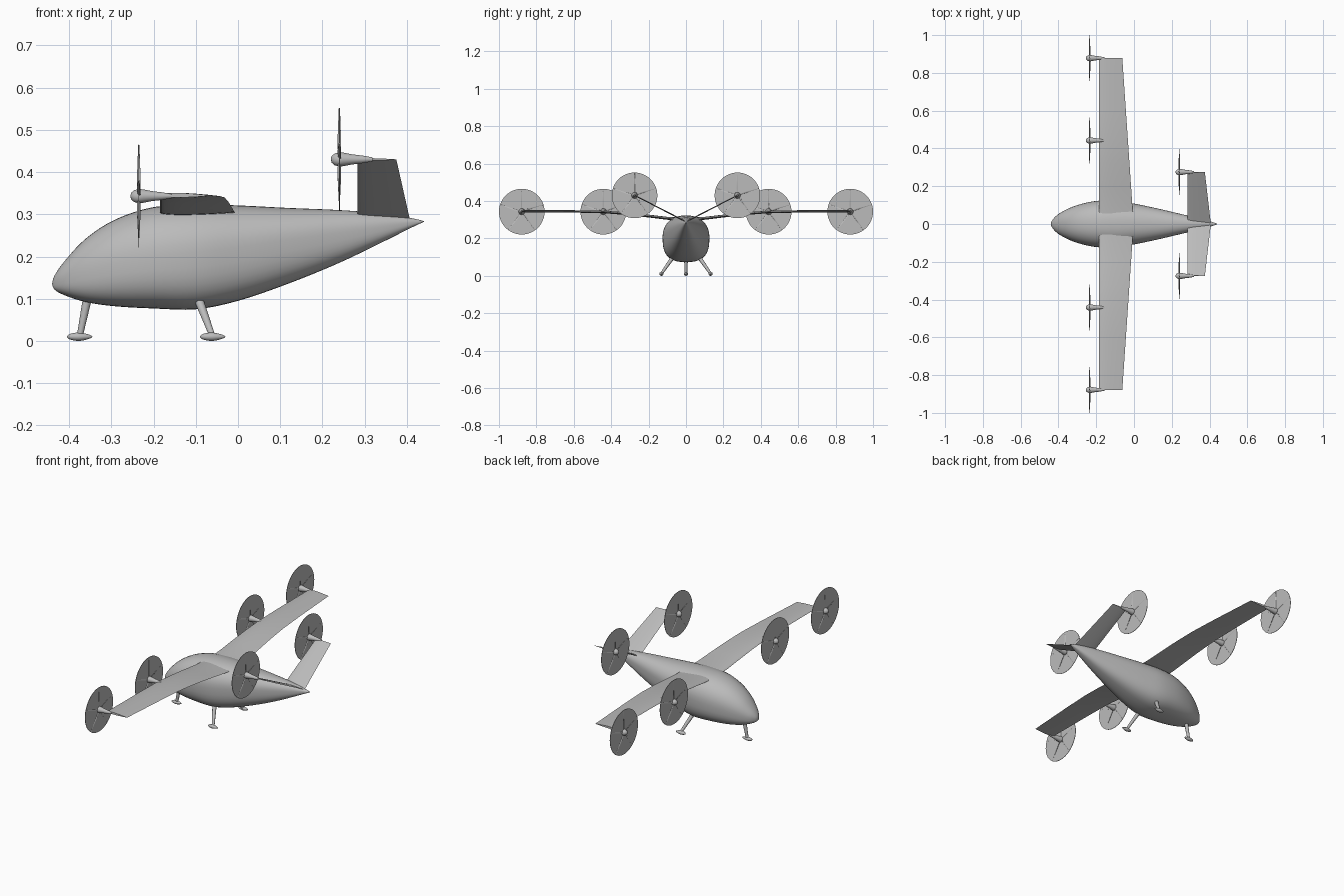
import bpy
import bmesh
from math import sin, cos, pi, radians, copysign
from mathutils import Vector

cube = bpy.data.objects.get("Cube")
if cube:
    bpy.data.objects.remove(cube, do_unlink=True)

# Single plain grey finish
grey = bpy.data.materials.new("plain_grey")
grey.use_nodes = True
colour = (0.5, 0.5, 0.5, 1)
grey.diffuse_color = colour
grey.node_tree.nodes["Principled BSDF"].inputs["Base Color"].default_value = colour


def finish(name, bm, mirror=False, angle=40):
    bmesh.ops.recalc_face_normals(bm, faces=bm.faces)
    mesh = bpy.data.meshes.new(name)
    bm.to_mesh(mesh)
    bm.free()
    mesh.materials.append(grey)
    mesh.shade_smooth()
    mesh.set_sharp_from_angle(angle=radians(angle))
    obj = bpy.data.objects.new(name, mesh)
    bpy.context.scene.collection.objects.link(obj)
    if mirror:
        mod = obj.modifiers.new("Mirror", 'MIRROR')
        mod.use_axis = (False, True, False)
        mod.use_clip = False
        mod.use_mirror_merge = False
    return obj


def add_loft(bm, rings):
    """Skin a list of closed rings and cap both ends."""
    loops = [[bm.verts.new(p) for p in ring] for ring in rings]
    count = len(loops[0])
    for a, b in zip(loops, loops[1:]):
        for i in range(count):
            j = (i + 1) % count
            bm.faces.new((a[i], a[j], b[j], b[i]))
    bm.faces.new(loops[0])
    bm.faces.new(loops[-1])


def loft(name, rings, **options):
    bm = bmesh.new()
    add_loft(bm, rings)
    return finish(name, bm, **options)


def smooth_rows(rows, steps):
    """Catmull-Rom resampling of station rows."""
    out = []
    last = len(rows) - 1
    for i in range(last):
        p, q, r, s = rows[max(i - 1, 0)], rows[i], rows[i + 1], rows[min(i + 2, last)]
        for k in range(steps):
            t = k / steps
            out.append([b + t * (c - a + t * (2*a - 5*b + 4*c - d + t * (3*(b - c) + d - a))) / 2
                        for a, b, c, d in zip(p, q, r, s)])
    return out + [list(rows[-1])]


# Fuselage stations: x, bottom, widest height, top, half width
stations = [
    (-.44, .134, .135, .137, .002), (-.434, .121, .138, .156, .018),
    (-.41, .108, .146, .19, .045), (-.36, .092, .165, .243, .076),
    (-.29, .082, .185, .288, .103), (-.2, .077, .2, .317, .122),
    (-.1, .075, .21, .323, .124), (0, .095, .222, .321, .108),
    (.12, .136, .24, .315, .083), (.24, .185, .256, .31, .055),
    (.34, .233, .27, .302, .031), (.41, .268, .28, .291, .012),
    (.44, .282, .283, .284, .002)]


def body_ring(x, bottom, side, top, width, segments=40):
    ring = []
    for k in range(segments):
        c, s = cos(2 * pi * k / segments), sin(2 * pi * k / segments)
        power = 2 / (2.2 if s > 0 else 2.8)
        height = top - side if s > 0 else side - bottom
        ring.append((x, width * copysign(abs(c) ** power, c),
                     side + height * copysign(abs(s) ** power, s)))
    return ring


loft("fuselage", [body_ring(*row) for row in smooth_rows(stations, 4)])


# Wing and tail surfaces
def airfoil(lead, trail, y, z, roll, thickness=.09, n=12):
    chord = trail - lead
    steps = [(1 - cos(pi * k / n)) / 2 for k in range(n + 1)]
    ring = []
    for side, values in ((1.2, steps), (-.8, steps[-2:0:-1])):
        for t in values:
            h = 5 * thickness * (.297 * t**.5 - .126 * t - .352 * t*t + .284 * t**3 - .102 * t**4)
            off = side * chord * h
            ring.append((lead + chord * t, y - off * sin(roll), z + off * cos(roll)))
    return ring


span = .88
wing_line = [(0, .3), (.1, .306), (.2, .318), (.32, .331), (.44, .34), (.6, .343), (span, .344)]
loft("main_wing", [airfoil(-.185, -.002 - .06 * y / span, y, z, 0) for y, z in wing_line],
     mirror=True)
loft("v_tail", [airfoil(.283, .407, 0, .288, radians(27), .06),
                airfoil(.283, .375, .275, .43, radians(27), .06)], mirror=True)


# Propellers: spinner with tapering pod, thin disc and blades
def circle(x, radius, segments):
    return [(x, radius * cos(2 * pi * k / segments), radius * sin(2 * pi * k / segments))
            for k in range(segments)]


pod_profile = [(-.02, .001), (-.018, .008), (-.011, .014), (0, .017), (.01, .016),
               (.03, .012), (.055, .009), (.078, .005)]
radius = .122
blade_count = 5


def propeller(label, x, y, z):
    parts = {"pod": bmesh.new(), "rotor_disc": bmesh.new(), "blades": bmesh.new()}
    add_loft(parts["pod"], [circle(px, r, 20) for px, r in pod_profile])
    add_loft(parts["rotor_disc"], [circle(-.001, radius, 48), circle(.001, radius, 48)])
    for b in range(blade_count):
        angle = pi / 2 + 2 * pi * b / blade_count
        out = Vector((0, cos(angle), sin(angle)))
        across = Vector((0, -sin(angle), cos(angle)))
        axis = Vector((1, 0, 0))
        rings = []
        for dist, width, pitch in ((.01, .004, 50), (.04, .007, 40), (.08, .006, 28),
                                   (radius - .001, .002, 15)):
            p = radians(pitch)
            chord = across * cos(p) + axis * sin(p)
            normal = axis * cos(p) - across * sin(p)
            rings.append([out * dist + chord * width * cos(a) + normal * .0016 * sin(a)
                          for a in (2 * pi * k / 8 for k in range(8))])
        add_loft(parts["blades"], rings)
    for part, bm in parts.items():
        finish(f"{label}_{part}", bm).location = (x, y, z)


for side, sign in (("far", 1), ("near", -1)):
    propeller(f"{side}_outer", -.235, sign * (1 - radius), .343)
    propeller(f"{side}_inner", -.235, sign * .442, .343)
    propeller(f"{side}_tail", .24, sign * .275, .43)


# Landing gear: slanted struts on streamlined feet
def strut(name, top, foot, mirror):
    top, foot = Vector(top), Vector(foot)
    turn = (foot - top).to_track_quat('X', 'Z')
    rings = [[p + turn @ Vector(v) for v in circle(0, r, 16)]
             for p, r in ((top, .011), (foot, .007))]
    loft(name + "_strut", rings, mirror=mirror)
    bm = bmesh.new()
    bmesh.ops.create_uvsphere(bm, u_segments=24, v_segments=12, radius=1)
    for v in bm.verts:
        taper = 1 - .35 * max(v.co.x, 0)
        v.co = foot + Vector((v.co.x * .03, v.co.y * .011 * taper, v.co.z * .01 * taper))
    finish(name + "_foot", bm, mirror=mirror)


strut("nose", (-.355, 0, .11), (-.375, 0, .01), False)
strut("main", (-.094, .07, .1), (-.06, .132, .01), True)
